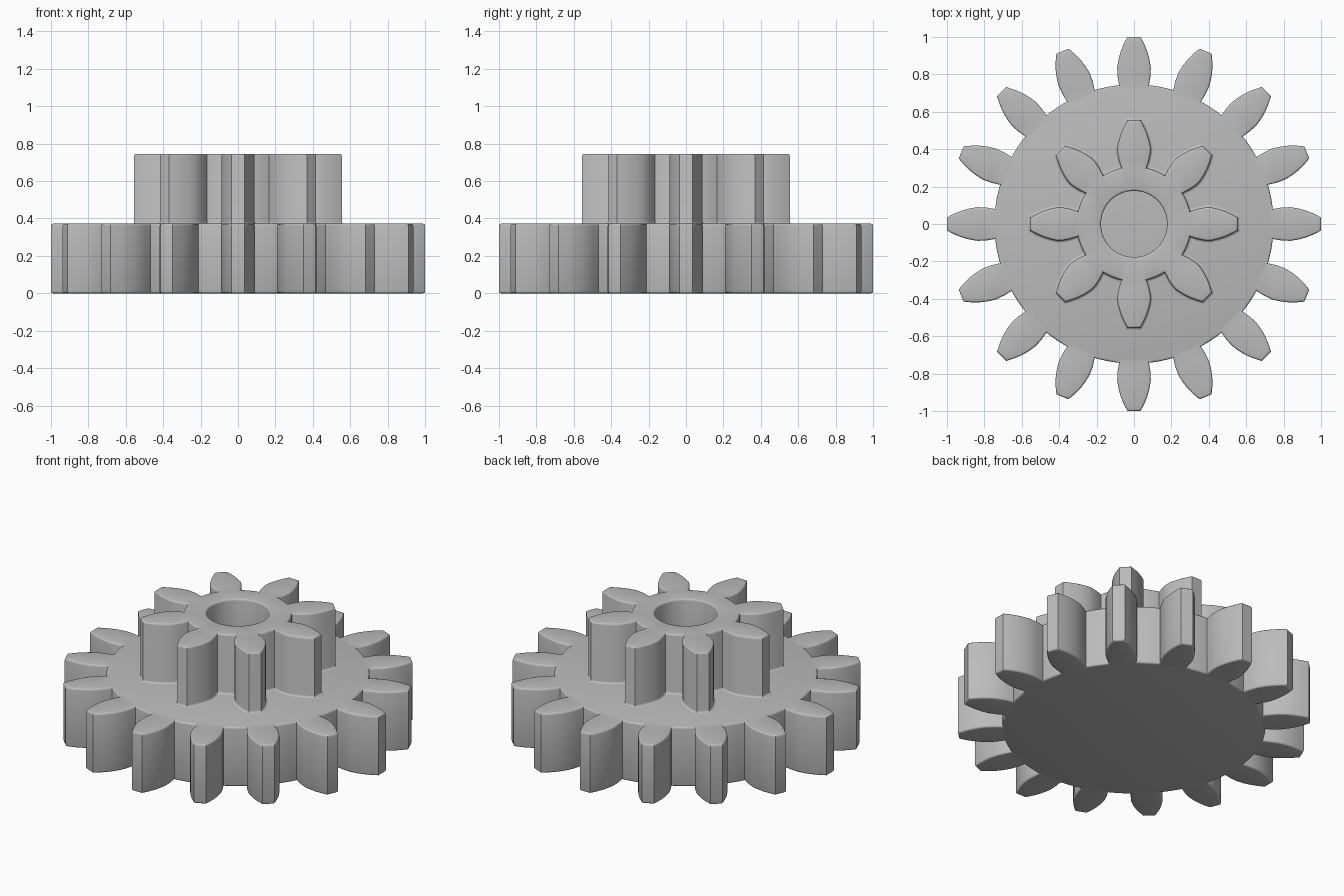
import bpy, bmesh, math
from mathutils import Vector

if "Cube" in bpy.data.objects:
    bpy.data.objects.remove(bpy.data.objects["Cube"])

BEVEL = 0.011

steel = bpy.data.materials.new("steel_grey")
steel.diffuse_color = (0.5, 0.5, 0.5, 1)
steel.use_nodes = True
steel.node_tree.nodes["Principled BSDF"].inputs["Base Color"].default_value = steel.diffuse_color


def gear_outline(teeth, side, arc_steps):
    """Closed outline; side = (radial position, half width) pairs from root to tip."""
    root = math.hypot(*side[0])
    root_angle = math.atan2(side[0][1], side[0][0])
    pitch = 2 * math.pi / teeth
    pts = []
    for i in range(teeth):
        a = i * pitch
        tooth = [(r, -w) for r, w in side] + [(r, w) for r, w in reversed(side)]
        for r, t in tooth:
            pts.append(Vector((r * math.cos(a) - t * math.sin(a),
                               r * math.sin(a) + t * math.cos(a))))
        # root arc up to the next tooth
        gap = pitch - 2 * root_angle
        for k in range(1, arc_steps):
            b = a + root_angle + gap * k / arc_steps
            pts.append(Vector((root * math.cos(b), root * math.sin(b))))
    return pts


def circle(radius, steps):
    """Clockwise circle, so that its inside is treated as empty."""
    return [Vector((radius * math.cos(-2 * math.pi * i / steps),
                    radius * math.sin(-2 * math.pi * i / steps))) for i in range(steps)]


def inset(pts, d):
    """Mitred offset towards the solid side (left of travel)."""
    out = []
    for i, p in enumerate(pts):
        e0 = (p - pts[i - 1]).normalized()
        e1 = (pts[(i + 1) % len(pts)] - p).normalized()
        n0, n1 = Vector((-e0.y, e0.x)), Vector((-e1.y, e1.x))
        out.append(p + (n0 + n1) * (d / (1 + n0.dot(n1))))
    return out


def build(name, loops, bottom, top):
    """Stack of (inset, z) rings per loop, closed by flat caps."""
    bm = bmesh.new()
    caps = ([], [])
    for pts, layers in loops:
        rings = [[bm.verts.new((p.x, p.y, z)) for p in inset(pts, d)] for d, z in layers]
        n = len(pts)
        for lo, hi in zip(rings, rings[1:]):
            for i in range(n):
                j = (i + 1) % n
                bm.faces.new((lo[i], lo[j], hi[j], hi[i]))
        for cap, ring in zip(caps, (rings[0], rings[-1])):
            cap += [bm.edges.get((ring[i], ring[(i + 1) % n])) for i in range(n)]
    for cap, wanted in zip(caps, (bottom, top)):
        if wanted:
            bmesh.ops.triangle_fill(bm, edges=cap, use_beauty=True, normal=(0, 0, 1))
    bmesh.ops.recalc_face_normals(bm, faces=bm.faces)
    # caps must face straight down or up
    mid = sum(v.co.z for v in bm.verts) / len(bm.verts)
    for f in bm.faces:
        f.normal_update()
        if abs(f.normal.z) > 0.99 and f.normal.z * (f.calc_center_median().z - mid) < 0:
            f.normal_flip()
    mesh = bpy.data.meshes.new(name)
    bm.to_mesh(mesh)
    bm.free()
    mesh.materials.append(steel)
    ob = bpy.data.objects.new(name, mesh)
    bpy.context.collection.objects.link(ob)
    bpy.ops.object.select_all(action='DESELECT')
    ob.select_set(True)
    bpy.context.view_layer.objects.active = ob
    bpy.ops.object.shade_smooth_by_angle(angle=math.radians(32))


def round_top(z):
    return [(BEVEL * (1 - math.cos(a)), z - BEVEL * (1 - math.sin(a)))
            for a in (0, math.pi / 6, math.pi / 3, math.pi / 2)]


def round_bottom(z):
    return [(d, 2 * z - h) for d, h in reversed(round_top(z))]


def flare(z):
    """Concave fillet where a wall meets the face below it."""
    return [(-BEVEL * (1 - math.sin(a)), z + BEVEL * (1 - math.cos(a)))
            for a in (0, math.pi / 6, math.pi / 3, math.pi / 2)]


# Large lower gear, closed underneath
large_side = [(0.742, 0.080), (0.79, 0.088), (0.835, 0.090), (0.88, 0.083),
              (0.92, 0.072), (0.96, 0.056), (1.0, 0.035)]
build("large_gear", [(gear_outline(16, large_side, 4),
                      round_bottom(0) + round_top(0.372))], True, True)

# Small upper gear with a round shaft hole
small_side = [(0.299, 0.066), (0.34, 0.080), (0.38, 0.088), (0.41, 0.089), (0.45, 0.080),
              (0.49, 0.067), (0.525, 0.051), (0.555, 0.035)]
build("small_gear", [(gear_outline(8, small_side, 4), flare(0.372) + round_top(0.745)),
                     (circle(0.177, 64), [(0, 0.372)] + round_top(0.745))], False, True)
